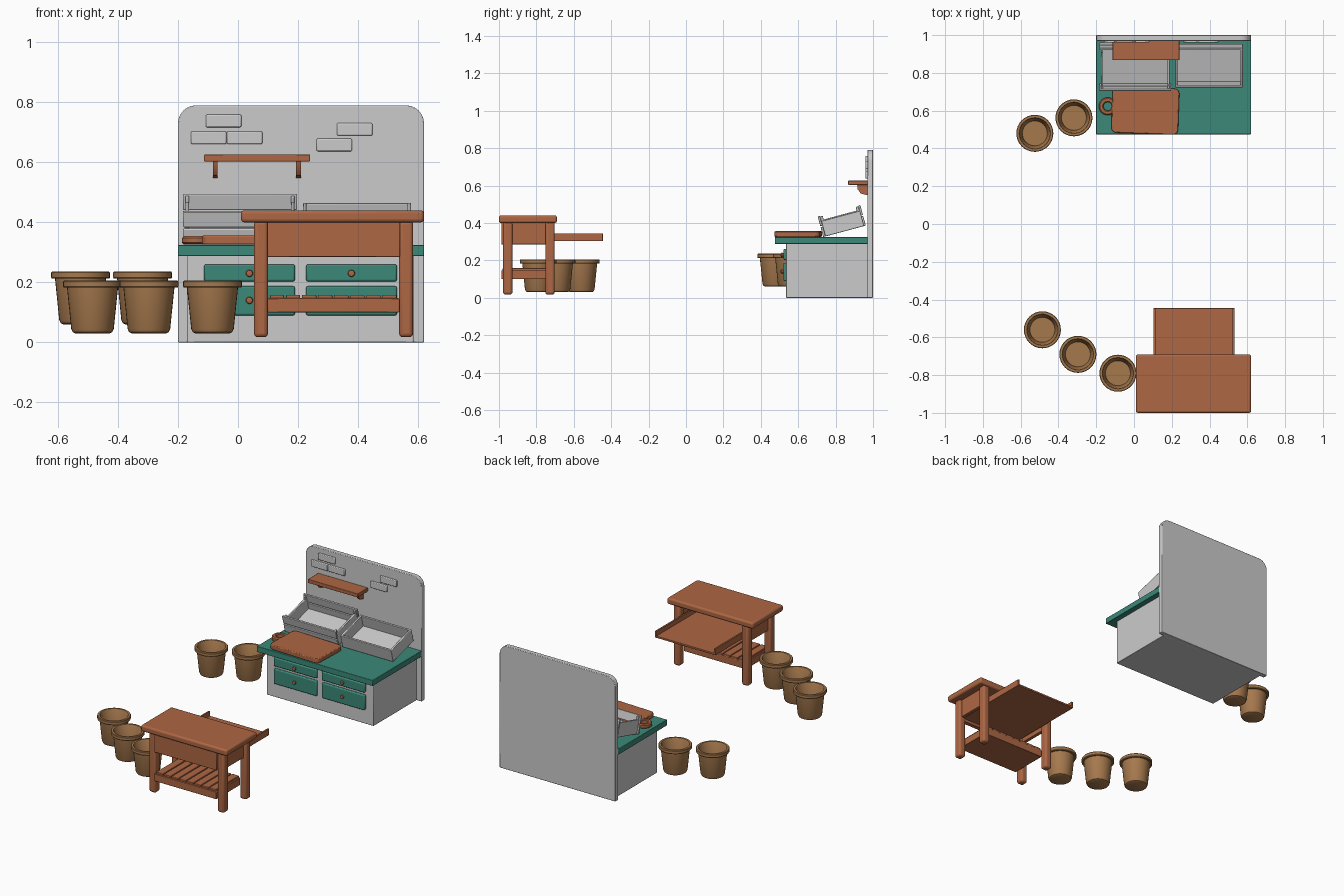
import bpy, bmesh, math
from mathutils import Matrix, Vector

if "Cube" in bpy.data.objects:
    bpy.data.objects.remove(bpy.data.objects["Cube"])


def material(name, rgb):
    m = bpy.data.materials.new(name)
    m.diffuse_color = (*rgb, 1)
    m.use_nodes = True
    m.node_tree.nodes["Principled BSDF"].inputs["Base Color"].default_value = m.diffuse_color
    return m


WOOD = material("wood", (0.42, 0.135, 0.058))
TEAL = material("teal_paint", (0.045, 0.25, 0.19))
CLAY = material("clay", (0.38, 0.19, 0.075))


def add(name, bm, mat=None, bevel=0, seg=2, xf=None):
    bmesh.ops.recalc_face_normals(bm, faces=bm.faces)
    me = bpy.data.meshes.new(name)
    bm.to_mesh(me)
    bm.free()
    if xf:
        me.transform(xf)
    ob = bpy.data.objects.new(name, me)
    bpy.context.collection.objects.link(ob)
    if mat:
        me.materials.append(mat)
    if bevel:
        b = ob.modifiers.new("bevel", 'BEVEL')
        b.width, b.segments, b.limit_method = bevel, seg, 'ANGLE'
    bpy.context.view_layer.objects.active = ob
    ob.select_set(True)
    bpy.ops.object.shade_smooth_by_angle(angle=math.radians(35))
    ob.select_set(False)
    return ob


def box(name, x, y, z, mat=None, bevel=0.003, seg=2, xf=None):
    bm = bmesh.new()
    bmesh.ops.create_cube(bm, size=1)
    for v in bm.verts:
        v.co = [r[0] + (c + 0.5) * (r[1] - r[0]) for r, c in zip((x, y, z), v.co)]
    return add(name, bm, mat, bevel, seg, xf)


def prism(name, pts, axis, depth, mat=None, bevel=0.0, xf=None):
    """Extrude an outline: points are 3D, pushed by depth along axis."""
    bm = bmesh.new()
    f = bm.faces.new([bm.verts.new(p) for p in pts])
    new = bmesh.ops.extrude_face_region(bm, geom=[f])["geom"]
    step = Vector(axis) * depth
    for v in new:
        if isinstance(v, bmesh.types.BMVert):
            v.co += step
    return add(name, bm, mat, bevel, 2, xf)


def lathe(name, profile, loc, mat, n=32, closed=False, xf=None):
    bm = bmesh.new()
    rings = []
    for r, z in profile:
        if r == 0:
            rings.append([bm.verts.new((loc[0], loc[1], loc[2] + z))] * n)
        else:
            rings.append([bm.verts.new((loc[0] + r * math.cos(a), loc[1] + r * math.sin(a), loc[2] + z))
                          for a in (2 * math.pi * i / n for i in range(n))])
    pairs = list(zip(rings, rings[1:])) + ([(rings[-1], rings[0])] if closed else [])
    for a, b in pairs:
        for i in range(n):
            j = (i + 1) % n
            bm.faces.new(list(dict.fromkeys((a[i], a[j], b[j], b[i]))))
    return add(name, bm, mat, xf=xf)


# Back panel with rounded top corners
R = 0.06
outline = [(-0.2, 0.97, 0), (0.62, 0.97, 0)]
for cx, start in ((0.62 - R, 0), (-0.2 + R, 90)):
    for k in range(7):
        a = math.radians(start + 15 * k)
        outline.append((cx + R * math.cos(a), 0.97, 0.79 - R + R * math.sin(a)))
prism("back_panel", outline, (0, 1, 0), 0.03, bevel=0.003)

# Cabinet, countertop, drawers and knobs
box("cabinet", (-0.17, 0.585), (0.535, 0.975), (0, 0.292))
box("countertop", (-0.2, 0.62), (0.475, 0.972), (0.288, 0.325), TEAL)
for x0 in (-0.113, 0.227):
    for z0, z1, kz in ((0.203, 0.26, 0.23), (0.09, 0.187, 0.14)):
        box("drawer_front", (x0, x0 + 0.303), (0.52, 0.54), (z0, z1), TEAL, 0.006)
        knob = Matrix.Translation((x0 + 0.151, 0.522, kz)) @ Matrix.Rotation(math.pi / 2, 4, 'X')
        lathe("drawer_knob", [(0, 0), (0.008, 0), (0.012, 0.008), (0.010, 0.015), (0, 0.017)],
              (0, 0, 0), WOOD, 16, xf=knob)

# Decorative bricks
for x, z in ((-0.107, 0.717), (-0.157, 0.661), (-0.037, 0.661), (0.33, 0.689), (0.262, 0.637)):
    box("brick", (x, x + 0.118), (0.96, 0.975), (z, z + 0.042), None, 0.004)

# Wall shelf on two brackets
box("wall_shelf", (-0.113, 0.24), (0.867, 0.972), (0.603, 0.627), WOOD)
for x in (-0.084, 0.194):
    prism("shelf_bracket", [(x, 0.972, 0.605), (x, 0.915, 0.605), (x, 0.918, 0.58),
                            (x, 0.935, 0.557), (x, 0.972, 0.548)], (1, 0, 0), 0.016, WOOD)

# Two crates leaning back at an angle (local origin: front bottom edge)
tilt = Matrix.Translation((0, 0.745, 0.328)) @ Matrix.Rotation(math.radians(15), 4, 'X')
D, T = 0.215, 0.012
x0, x1 = 0.217, 0.577
box("tray_floor", (x0, x1), (0, D), (0, T), xf=tilt)
for y in (0, D - T):
    box("tray_end", (x0, x1), (y, y + T), (0, 0.085), xf=tilt)
for x in (x0, x1 - T):
    box("tray_side", (x, x + T), (0, D), (0, 0.085), xf=tilt)

x0, x1 = -0.183, 0.197
box("crate_floor", (x0 + T, x1 - T), (0, D), (0, T), xf=tilt)
for y in (-T, D - 0.003):
    for z in (0, 0.06):
        box("crate_slat", (x0, x1), (y, y + T), (z, z + 0.054), xf=tilt)
for x in (x0 + 0.008, x1 - 0.008 - T):
    box("crate_side", (x, x + T), (0, D), (0, 0.09), xf=tilt)
    for y in (0, D - 0.018):
        box("crate_post", (x, x + T), (y, y + 0.015), (0, 0.11), xf=tilt)

# Cutting board with ring handle, turned slightly
turn = Matrix.Translation((0.06, 0.6, 0.326)) @ Matrix.Rotation(math.radians(-2), 4, 'Z')
board = []
for cx, cy, s in ((0.15, 0.095, 0), (-0.15, 0.095, 90), (-0.15, -0.095, 180), (0.15, -0.095, 270)):
    for k in range(5):
        a = math.radians(s + 22.5 * k)
        board.append((cx + 0.027 * math.cos(a), cy + 0.027 * math.sin(a), 0))
prism("cutting_board", board, (0, 0, 1), 0.03, WOOD, 0.005, turn)
lathe("board_handle", [(0.022, 0.004), (0.022, 0.024), (0.027, 0.028), (0.041, 0.028),
                       (0.047, 0.022), (0.047, 0.006), (0.041, 0.001), (0.027, 0.001)],
      (-0.2, 0.016, 0), WOOD, 32, True, turn)
box("handle_neck", (-0.173, -0.155), (-0.022, 0.054), (0.002, 0.027), WOOD, 0.003, xf=turn)

# Work table: top, legs, apron
box("table_top", (0.01, 0.62), (-1, -0.69), (0.4, 0.44), WOOD, 0.011, 3)
for x in (0.053, 0.537):
    for y in (-0.978, -0.752):
        box("table_leg", (x, x + 0.047), (y, y + 0.05), (0.017, 0.405), WOOD, 0.013, 3)
box("apron_front", (0.098, 0.54), (-0.987, -0.96), (0.285, 0.402), WOOD)
for x in (0.07, 0.545):
    box("apron_side", (x, x + 0.022), (-0.96, -0.72), (0.285, 0.402), WOOD)

# Pulled-out leaf with side rails
box("leaf_floor", (0.105, 0.53), (-0.97, -0.445), (0.303, 0.315), WOOD, 0.002)
for x in (0.103, 0.521):
    box("leaf_rail", (x, x + 0.011), (-0.97, -0.445), (0.303, 0.345), WOOD, 0.002)

# Slatted lower shelf
box("lower_shelf", (0.098, 0.538), (-0.987, -0.745), (0.1, 0.147), WOOD)
for i in range(8):
    x = 0.106 + i * 0.0535
    box("shelf_slat", (x, x + 0.048), (-0.98, -0.745), (0.143, 0.158), WOOD)

# Clay pots
POT = [(0, 0), (0.058, 0), (0.066, 0.004), (0.071, 0.015), (0.085, 0.152), (0.095, 0.152),
       (0.098, 0.156), (0.098, 0.172), (0.095, 0.176), (0.083, 0.176), (0.08, 0.172),
       (0.066, 0.022), (0, 0.022)]
for p in ((-0.485, -0.56, 0.03), (-0.297, -0.69, 0.03), (-0.085, -0.79, 0.03),
          (-0.525, 0.48, 0.06), (-0.318, 0.562, 0.06)):
    lathe("clay_pot", POT, p, CLAY)
